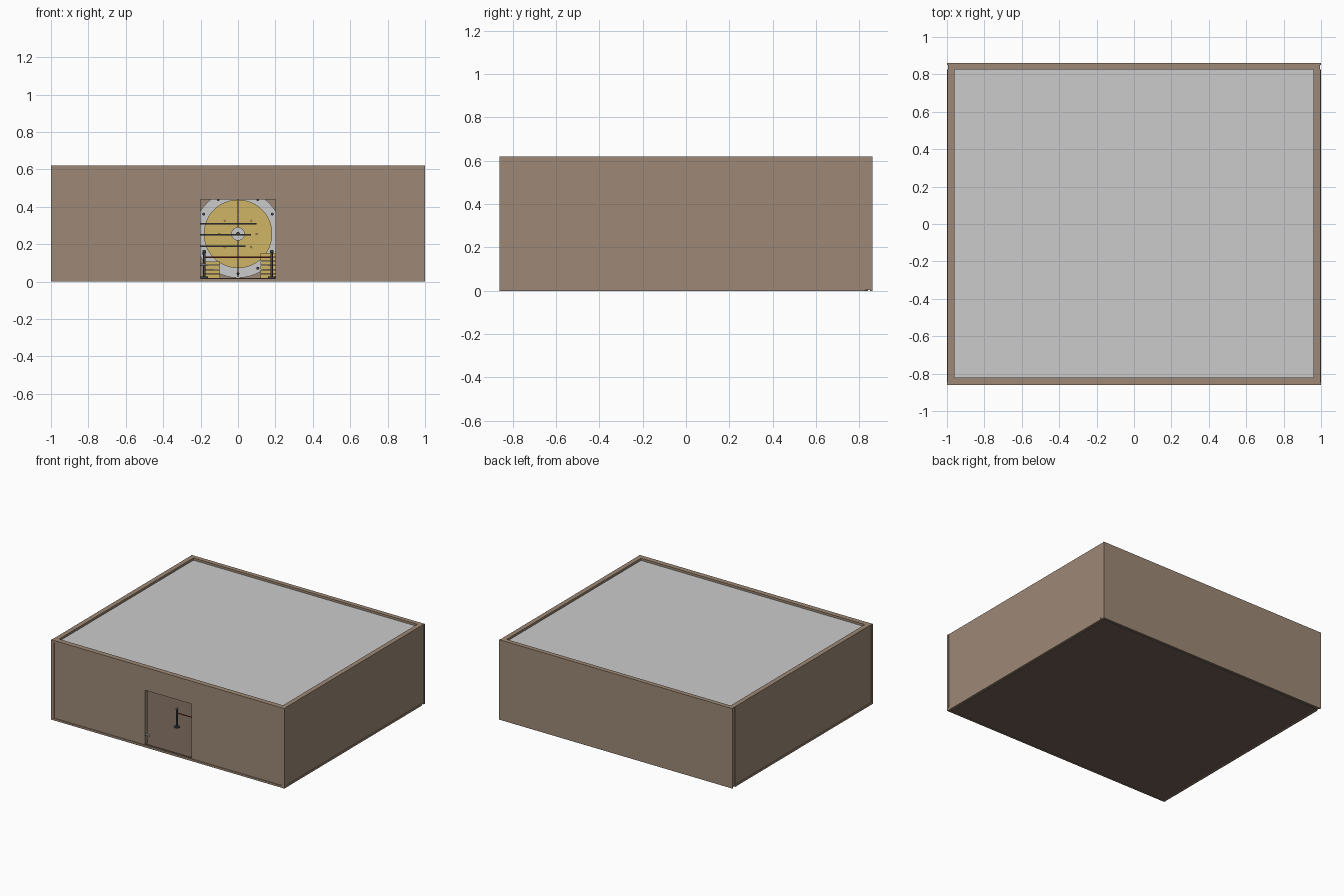
import bpy, math

if "Cube" in bpy.data.objects:
    bpy.data.objects.remove(bpy.data.objects["Cube"])

def mat(name, c):
    m = bpy.data.materials.new(name)
    m.diffuse_color = (*c, 1)
    m.use_nodes = True
    m.node_tree.nodes["Principled BSDF"].inputs["Base Color"].default_value = m.diffuse_color
    return m

BROWN = mat("brown_wall", (0.34, 0.25, 0.18))
FLOOR = mat("dark_floor", (0.17, 0.12, 0.09))
GOLD = mat("gold", (0.62, 0.46, 0.13))
DARK = mat("dark_metal", (0.06, 0.06, 0.06))
ROPE = mat("red_rope", (0.25, 0.03, 0.03))

def finish(name, m):
    o = bpy.context.object
    o.name = name
    if m:
        o.data.materials.append(m)
    return o

def box(name, x0, x1, y0, y1, z0, z1, m=None):
    bpy.ops.mesh.primitive_cube_add(size=1, location=((x0+x1)/2, (y0+y1)/2, (z0+z1)/2))
    o = finish(name, m)
    o.scale = (x1-x0, y1-y0, z1-z0)
    bpy.ops.object.transform_apply(location=False, rotation=False)
    return o

def cyl(name, loc, r, h, axis='Z', m=None, n=16):
    rot = {'Z': (0, 0, 0), 'Y': (math.pi/2, 0, 0), 'X': (0, math.pi/2, 0)}[axis]
    bpy.ops.mesh.primitive_cylinder_add(vertices=n, radius=r, depth=h, location=loc, rotation=rot)
    o = finish(name, m)
    bpy.ops.object.shade_smooth_by_angle()
    return o

# Shell: back and side walls, front wall around the doorway
H = 0.62
box("back_wall", -0.995, 0.995, 0.825, 0.86, 0.004, H, BROWN)
for s, side in ((-1, "left"), (1, "right")):
    xs = sorted((s*0.96, s*0.997))
    box(side + "_wall", *xs, -0.82, 0.825, 0.004, H, BROWN)
    xs = sorted((s*0.2, s*0.997))
    box(side + "_front_wall", *xs, -0.855, -0.82, 0.004, H, BROWN)
    xs = sorted((s*0.975, s*1.0))
    box(side + "_corner_trim", *xs, -0.86, -0.845, 0, H, BROWN)
    xs = sorted((s*0.99, s*1.0))
    box(side + "_skirting", *xs, -0.86, 0.825, 0, 0.016, BROWN)
box("door_lintel", -0.2, 0.2, -0.855, -0.82, 0.44, H, BROWN)
box("front_skirting", -1, 1, -0.86, -0.85, 0, 0.016, BROWN)
box("front_top_trim", -1, 1, -0.86, -0.85, 0.606, H, BROWN)
box("back_edge_trim", -1, 1, 0.85, 0.86, 0, H, BROWN)

# Floor slab and sunken roof
box("floor", -0.98, 0.98, -0.845, 0.84, 0, 0.02, FLOOR)
box("roof", -0.965, 0.965, -0.825, 0.83, 0.585, 0.603)

# Round vault door on the back wall
CZ, YB = 0.255, 0.825
cyl("vault_frame", (0, YB-0.02, CZ), 0.235, 0.04, 'Y', None, 48)
cyl("vault_door", (0, YB-0.05, CZ), 0.183, 0.05, 'Y', GOLD, 48)
cyl("vault_hub", (0, YB-0.09, CZ), 0.036, 0.05, 'Y', None, 24)
cyl("vault_spindle", (0, YB-0.125, CZ), 0.01, 0.03, 'Y', DARK)
for i in range(12):
    a = i*math.pi/6
    cyl("frame_bolt", (0.212*math.cos(a), YB-0.045, CZ+0.212*math.sin(a)), 0.008, 0.02, 'Y', DARK, 8)
for i in range(8):
    a = i*math.pi/4
    cyl("door_stud", (0.1*math.cos(a), YB-0.078, CZ+0.1*math.sin(a)), 0.006, 0.012, 'Y', GOLD, 8)
cyl("vault_seam", (0, YB-0.075, 0.23), 0.003, 0.41, 'Z', DARK, 8)

# Thin horizontal bars in front of the vault
for z, x1 in ((0.31, 0.1), (0.25, 0.07), (0.19, 0.04)):
    box("bar", -0.3, x1, 0.6, 0.61, z-0.004, z+0.004, DARK)

# Stacked gold bars
def stack(x0, layers, y0):
    for k in range(layers):
        z = 0.02 + k*0.0225
        for j in range(3):
            y = y0 + j*0.045
            box("gold_bar", x0, x0+0.085, y, y+0.04, z, z+0.02, GOLD)

stack(-0.18, 4, 0.55)
stack(0.12, 6, 0.55)

# Rope barrier
for x in (-0.18, 0.18):
    cyl("barrier_post", (x, -0.49, 0.09), 0.006, 0.14, 'Z', DARK)
    cyl("barrier_foot", (x, -0.49, 0.024), 0.02, 0.008, 'Z', DARK)
    bpy.ops.mesh.primitive_uv_sphere_add(segments=12, ring_count=8, radius=0.01, location=(x, -0.49, 0.16))
    finish("barrier_knob", DARK)
    bpy.ops.object.shade_smooth_by_angle()
cyl("barrier_rope", (0, -0.49, 0.13), 0.004, 0.36, 'X', ROPE, 8)

# Small pull handle on the left jamb
cyl("jamb_handle", (-0.185, -0.84, 0.09), 0.006, 0.03, 'X', None, 10)
